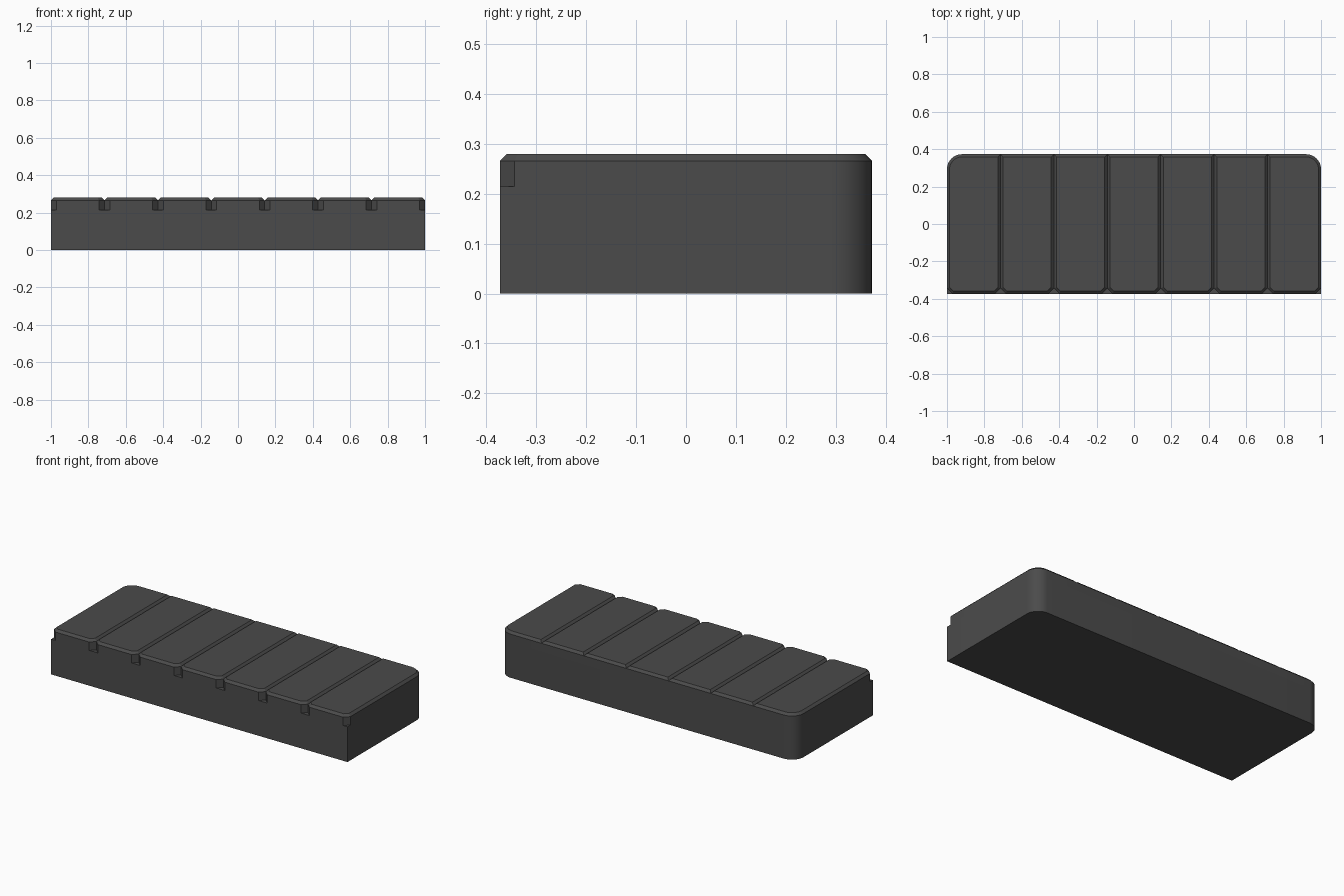
import bpy, bmesh, math

if "Cube" in bpy.data.objects:
    bpy.data.objects.remove(bpy.data.objects["Cube"])

W, D = 1.0, 0.373            # half width, half depth
LEDGE, SHOULDER, TOP = 0.215, 0.266, 0.28
CUT, RADIUS, COUNT = 0.029, 0.08, 7
BEVEL = TOP - SHOULDER

mat = bpy.data.materials.new("dark_grey")
mat.diffuse_color = (0.07, 0.07, 0.07, 1)
mat.use_nodes = True
mat.node_tree.nodes["Principled BSDF"].inputs["Base Color"].default_value = mat.diffuse_color


def outline(x0, x1, cut, round_left, round_right):
    """Counter-clockwise plan: cut front corners, optionally round back corners."""
    pts = []
    if cut:
        pts += [(x0, -D + cut), (x0 + cut, -D), (x1 - cut, -D), (x1, -D + cut)]
    else:
        pts += [(x0, -D), (x1, -D)]
    for x, side, rounded in ((x1, 1, round_right), (x0, -1, round_left)):
        if not rounded:
            pts.append((x, D))
            continue
        start = 0 if side > 0 else math.pi / 2
        for i in range(11):
            a = start + i * math.pi / 20
            pts.append((x - side * RADIUS + RADIUS * math.cos(a),
                        D - RADIUS + RADIUS * math.sin(a)))
    return pts


def prism(name, pts, z0, z1, bevel=0, bottom=True, seams=()):
    """Extruded outline; walls lying on a seam between planks are left out."""
    bm = bmesh.new()
    lo = [bm.verts.new((x, y, z0)) for x, y in pts]
    hi = [bm.verts.new((x, y, z1)) for x, y in pts]
    n = len(pts)
    for i in range(n):
        j = (i + 1) % n
        if any(abs(pts[i][0] - s) < 1e-5 and abs(pts[j][0] - s) < 1e-5 for s in seams):
            continue
        bm.faces.new((lo[i], lo[j], hi[j], hi[i]))
    if bottom:
        bm.faces.new(lo[::-1])
    top = bm.faces.new(hi)
    bm.normal_update()
    if bevel:
        bmesh.ops.inset_individual(bm, faces=[top], thickness=bevel,
                                   depth=bevel, use_even_offset=True)
    me = bpy.data.meshes.new(name)
    bm.to_mesh(me)
    bm.free()
    ob = bpy.data.objects.new(name, me)
    bpy.context.collection.objects.link(ob)
    me.materials.append(mat)
    bpy.ops.object.select_all(action='DESELECT')
    ob.select_set(True)
    bpy.context.view_layer.objects.active = ob
    bpy.ops.object.shade_smooth_by_angle(angle=math.radians(30))
    return ob


# Solid base with rounded back corners
prism("base_block", outline(-W, W, 0, True, True), 0, LEDGE)

# Seven chamfered top planks, side by side
step = 2 * W / COUNT
for k in range(COUNT):
    x0, x1 = -W + k * step, -W + (k + 1) * step
    first, last = k == 0, k == COUNT - 1
    seams = ([] if first else [x0]) + ([] if last else [x1])
    prism(f"top_plank_{k + 1}", outline(x0, x1, CUT, first, last),
          LEDGE, SHOULDER, BEVEL, False, seams)
